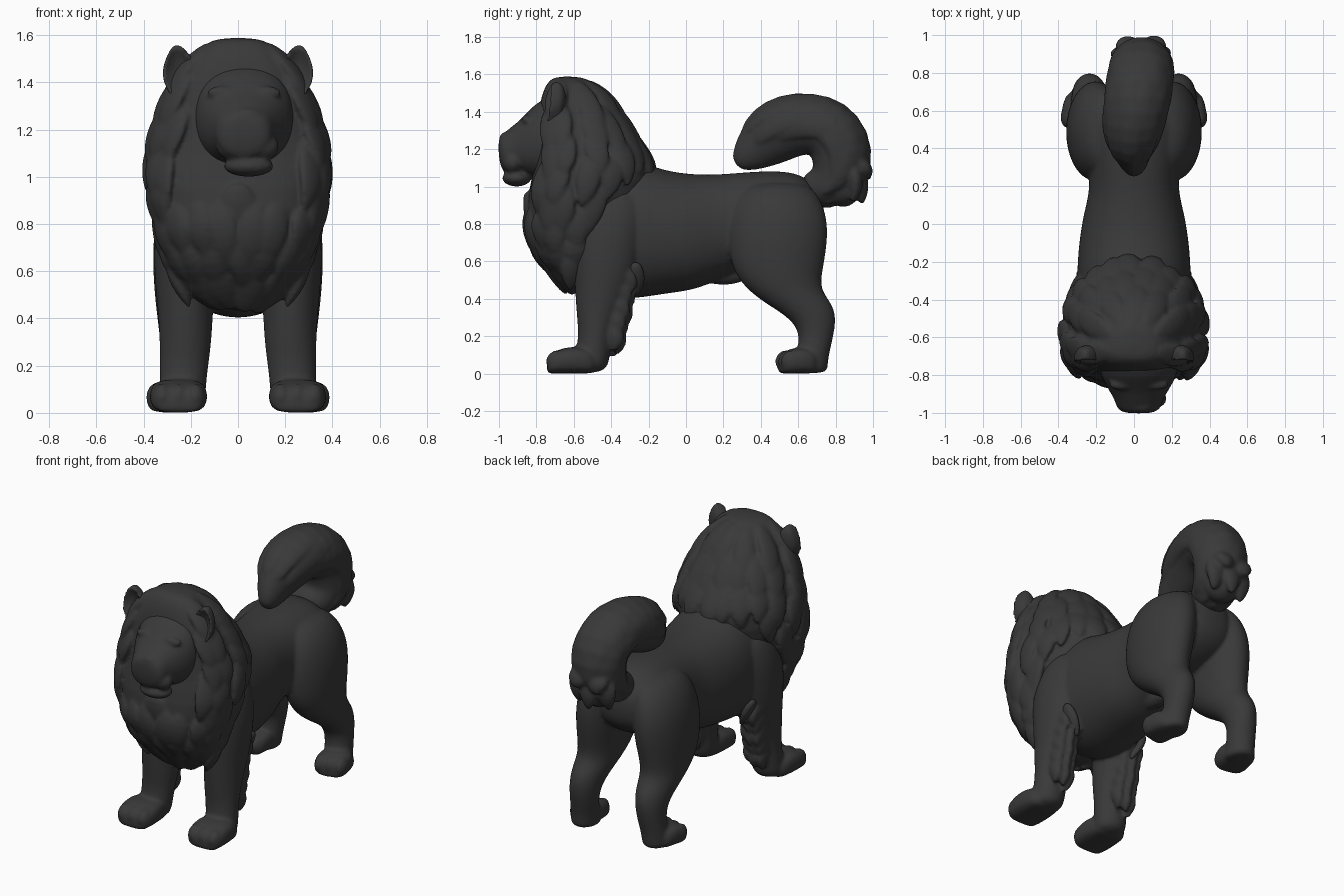
import bpy, bmesh, math, random
from mathutils import Vector as V

if "Cube" in bpy.data.objects:
    bpy.data.objects.remove(bpy.data.objects["Cube"])
random.seed(4)

coat = bpy.data.materials.new("charcoal coat")
coat.diffuse_color = (0.041, 0.041, 0.041, 1)
coat.use_nodes = True
coat.node_tree.nodes["Principled BSDF"].inputs["Base Color"].default_value = coat.diffuse_color


def skin(bm, loops):
    """Closed skin over equal loops of points."""
    loops = [[bm.verts.new(p) for p in l] for l in loops]
    n = len(loops[0])
    for A, B in zip(loops, loops[1:]):
        for i in range(n):
            j = (i + 1) % n
            bm.faces.new((A[i], A[j], B[j], B[i]))
    bm.faces.new(loops[0][::-1])
    bm.faces.new(loops[-1])


def spow(x, p):
    return math.copysign(abs(x) ** p, x)


def ring_loft(bm, rings, n=16, e=2.0):
    """Skin over rings of (centre, half-axis u, half-axis v)."""
    angs = [2 * math.pi * i / n for i in range(n)]
    skin(bm, [[V(c) + V(u) * spow(math.cos(a), 2 / e) + V(v) * spow(math.sin(a), 2 / e) for a in angs]
              for c, u, v in rings])


def along_y(bm, rows, x=0, e=2.2):
    """Rows of y, top z, bottom z, half width."""
    ring_loft(bm, [((x, y, (t + b) / 2), (w, 0, 0), (0, 0, (t - b) / 2)) for y, t, b, w in rows], e=e)


def along_z(bm, rows, s=1, e=2.0):
    """Rows of z, x, y, half width, half depth."""
    ring_loft(bm, [((x * s, y, z), (rx, 0, 0), (0, ry, 0)) for z, x, y, rx, ry in rows], e=e)


def blob(bm, c, r):
    vs = bmesh.ops.create_uvsphere(bm, u_segments=16, v_segments=10, radius=1)["verts"]
    for v in vs:
        v.co = V((v.co.x * r[0], v.co.y * r[1], v.co.z * r[2])) + V(c)
    return vs


def lock(bm, pts, normals, w, th):
    """Flat tapering tuft of hair along points."""
    prof = (0.45, 0.9, 1.0, 0.7, 0.1)
    rings = []
    for i, p in enumerate(pts):
        d = (pts[min(i + 1, 4)] - pts[max(i - 1, 0)]).normalized()
        side = d.cross(normals[i]).normalized()
        rings.append((p, side * w * prof[i], side.cross(d) * th * (prof[i] + 0.1)))
    ring_loft(bm, rings, n=8)


def finish(name, bm, voxel=0.014, sub=2, smooth=3):
    bmesh.ops.recalc_face_normals(bm, faces=bm.faces)
    me = bpy.data.meshes.new(name)
    bm.to_mesh(me)
    bm.free()
    me.materials.append(coat)
    ob = bpy.data.objects.new(name, me)
    bpy.context.collection.objects.link(ob)
    if sub:
        ob.modifiers.new("round", "SUBSURF").levels = sub
        ob.modifiers["round"].render_levels = sub
    r = ob.modifiers.new("fuse", "REMESH")
    r.mode, r.voxel_size, r.use_smooth_shade = "VOXEL", voxel, True
    if smooth:
        s = ob.modifiers.new("soften", "SMOOTH")
        s.factor, s.iterations = 0.5, smooth


# torso
bm = bmesh.new()
along_y(bm, [(-.68, .92, .6, .18), (-.6, 1.0, .52, .25), (-.45, 1.1, .4, .3), (-.28, 1.16, .39, .31),
             (-.12, 1.09, .42, .3), (.05, 1.07, .44, .275), (.18, 1.07, .5, .235), (.35, 1.085, .57, .25),
             (.5, 1.09, .6, .27), (.62, 1.07, .64, .25), (.7, 1.0, .7, .18), (.74, .92, .78, .08)])
blob(bm, (0, .2, .53), (.06, .14, .055))
for s in (-1, 1):
    # hind leg
    along_z(bm, [(1.03, .12, .49, .1, .15), (.95, .17, .49, .14, .23), (.82, .2, .495, .155, .27),
                 (.68, .21, .49, .155, .27), (.55, .22, .49, .14, .245), (.45, .225, .52, .125, .2),
                 (.37, .23, .61, .11, .18), (.29, .235, .685, .095, .12), (.2, .24, .7, .085, .09),
                 (.1, .25, .675, .085, .09), (.04, .255, .66, .085, .1), (0, .255, .655, .085, .1)], s)
    ring_loft(bm, [((s * (.265 + k * .025), .70 - k * .19, h / 2), (w, s * w * .2, 0), (0, 0, h / 2))
                   for k, h, w in ((0, .1, .07), (.3, .14, .1), (.7, .14, .105), (.95, .11, .1), (1.06, .07, .07))], e=3)
    # front leg and shoulder
    along_z(bm, [(1.0, .2, -.38, .08, .13), (.85, .215, -.4, .13, .19), (.7, .22, -.42, .14, .19),
                 (.55, .225, -.43, .13, .17), (.42, .222, -.45, .118, .145), (.3, .222, -.475, .112, .11),
                 (.2, .228, -.485, .104, .09), (.1, .235, -.5, .1, .095), (0, .24, -.52, .1, .1)], s)
    along_y(bm, [(-.47, .1, 0, .09), (-.55, .15, 0, .12), (-.66, .14, 0, .125), (-.72, .11, 0, .115),
                 (-.745, .07, 0, .085)], x=s * .252, e=3)
    # toes
    for k in (-1, 0, 1):
        blob(bm, (s * .252 + k * .07, -.685, .065), (.045, .065, .06))
        blob(bm, (s * .29 + k * .06, .55 + s * k * .015, .065), (.04, .06, .06))
    # feathering behind the front leg
    along_z(bm, [(.5, .23, -.36, .08, .1), (.4, .23, -.38, .08, .08), (.3, .235, -.4, .075, .07),
                 (.2, .24, -.42, .06, .045), (.13, .24, -.42, .04, .03)], s)
    for z, y in ((.5, -.25), (.42, -.29), (.33, -.31), (.25, -.35), (.17, -.37)):
        for dx in (-.05, 0, .05):
            tip = V((s * .24 + dx * .8, y - abs(dx) * .5, z - .07 + dx * .3))
            root = V((s * .23 + dx, -.42, z + .1))
            pts = [root.lerp(tip, t / 4) + V((0, .035 * math.sin(t / 4 * math.pi), 0)) for t in range(5)]
            lock(bm, pts, [V((1, 0, 0))] * 5, .055, .035)
finish("body_and_legs", bm, .012, 2, 2)

# mane: rows of z, front y, back y, half width
MANE = [(1.59, -.7, -.56, .08), (1.56, -.74, -.5, .15), (1.5, -.77, -.42, .2), (1.4, -.79, -.345, .27),
        (1.25, -.8, -.25, .335), (1.1, -.81, -.16, .375), (.95, -.85, -.18, .37), (.8, -.86, -.27, .34),
        (.65, -.8, -.34, .3), (.52, -.7, -.36, .2), (.43, -.62, -.4, .07)]


def mane_point(a, z, off=0):
    """Point on the mane; sections are broad in front, narrow behind."""
    z = max(.43, min(1.59, z))
    for A, B in zip(MANE, MANE[1:]):
        if A[0] >= z >= B[0]:
            t = (A[0] - z) / (A[0] - B[0])
            f, b, w = (A[i] + (B[i] - A[i]) * t for i in (1, 2, 3))
            p = .68 if z > .9 and abs(a) < math.pi / 2 else .85
            c = spow(-math.cos(a), p)
            x = spow(math.sin(a), p) * (w + off) * (1 - .16 * max(c, 0))
            return V((x, f + (b - f) * .42 + c * ((b - f) * (.42 if c < 0 else .58) + off), z))


bm = bmesh.new()
skin(bm, [[mane_point(2 * math.pi * i / 28 - math.pi, r[0]) for i in range(28)] for r in MANE])
for r, (z0, n) in enumerate(((1.57, 10), (1.45, 16), (1.31, 18), (1.17, 18), (1.03, 18), (.9, 18), (.78, 16), (.67, 12))):
    for i in range(n):
        a = 2 * math.pi * (i + .5 * (r % 2)) / n + random.uniform(-.06, .06)
        a = (a + math.pi) % (2 * math.pi) - math.pi
        if (abs(a) < .7 and z0 > 1.0) or (abs(a) > 2 and z0 < 1.2) or (abs(a) > 1.7 and z0 < .95):
            continue
        flare = .04 if abs(a) < 2.2 else .012
        L = random.uniform(.24, .32)
        sway = random.uniform(-.05, .05) - (.12 * math.copysign(1, a) if z0 < .95 and abs(a) < 1.3 else 0)
        pts, nor = [], []
        for k in range(5):
            t = k / 4
            aa = a + sway * t
            pts.append(mane_point(aa, z0 - L * t, flare * (1.2 * t - .5 * t ** 3) - .012))
            nor.append(V((math.sin(aa), -math.cos(aa), .2)).normalized())
        lock(bm, pts, nor, .075, .026)
# pointed chest tufts
for x, z, y in ((0, .6, -.79), (-.12, .68, -.8), (.12, .68, -.8), (0, .78, -.86), (-.2, .84, -.78), (.2, .84, -.78)):
    pts = [V((x * (1 - .25 * t / 4), y + .01 + .1 * (t / 4) ** 2, z + .2 - t * .08)) for t in range(5)]
    lock(bm, pts, [V((0, -1, 0))] * 5, .1, .035)
# shaggy tips above the front legs
for s in (-1, 1):
    for y, z in ((-.62, .44), (-.52, .52), (-.27, .4)):
        pts = [V((s * (.3 - .1 * (t / 4)), y, z + .2 * (1 - t / 4))) for t in range(5)]
        lock(bm, pts, [V((s, 0, 0))] * 5, .06, .03)
finish("mane", bm, .011, 1, 2)

# head with brow, muzzle, nose and jaw
bm = bmesh.new()
along_y(bm, [(-.68, 1.5, 1.0, .23), (-.78, 1.47, 1.03, .215), (-.84, 1.41, 1.05, .185), (-.89, 1.355, 1.07, .155),
             (-.93, 1.325, 1.08, .13), (-.97, 1.29, 1.07, .12), (-.99, 1.275, 1.1, .1), (-1.003, 1.25, 1.17, .06)],
        x=.025, e=2.3)
blob(bm, (.04, -.95, 1.26), (.07, .05, .035))
blob(bm, (.045, -.905, 1.045), (.11, .08, .045))
for s in (-1, 1):
    blob(bm, (.04 + s * .06, -.925, 1.13), (.075, .055, .06))
    blob(bm, (.025 + s * .09, -.85, 1.355), (.07, .03, .03))
finish("head", bm, .011, 1, 3)

# pointed ears, hollowed at the front
for s, name in ((-1, "left_ear"), (1, "right_ear")):
    bm = bmesh.new()
    for v in blob(bm, (0, 0, 0), (.085, .06, .125)):
        x, y, z = v.co
        if y < 0:
            y = .02 - .06 * ((x / .085) ** 2 + (z / .125) ** 2) ** .8
        x *= 1 - max(z, 0) * 3
        v.co = V((s * (.24 + x + z * .15), -.7 + y + z * .1, 1.435 + z))
    finish(name, bm, .01, 1, 1)

# curled tail: x, y, z, half width, half thickness
TAIL = [(.0, .62, .97, .1, .09), (.02, .71, .98, .13, .11), (.035, .79, 1.03, .15, .14), (.04, .83, 1.13, .16, .165),
        (.04, .82, 1.23, .165, .17), (.03, .755, 1.305, .17, .17), (.02, .66, 1.335, .17, .165),
        (.0, .55, 1.32, .16, .17), (-.01, .45, 1.27, .14, .165), (-.01, .375, 1.205, .1, .13),
        (0, .31, 1.15, .07, .085), (0, .265, 1.115, .03, .035)]
P = [V(t[:3]) for t in TAIL]
bm = bmesh.new()
rings, ups = [], []
for i, t in enumerate(TAIL):
    d = (P[min(i + 1, len(P) - 1)] - P[max(i - 1, 0)]).normalized()
    ups.append(d.cross(V((1, 0, 0))).normalized())
    rings.append((P[i], V((t[3], 0, 0)), ups[i] * t[4]))
ring_loft(bm, rings)
blob(bm, (.04, .84, 1.0), (.12, .1, .11))
# tail tufts sweep back down towards the root
out = 1 if ups[6].z > 0 else -1
for start in (9, 8, 7, 6, 5):
    for k in range(5):
        a = math.pi * (k + (.5 if start % 2 else 0)) / 4.5 - .1
        pts, nor = [], []
        for i in range(start, start - 5, -1):
            o = V((math.cos(a), 0, 0)) * TAIL[i][3] + ups[i] * out * math.sin(a) * TAIL[i][4]
            pts.append(P[i] + o * (.92 + .05 * (start - i) / 4))
            nor.append(o.normalized())
        lock(bm, pts, nor, .065, .022)
for x, y, z in ((-.07, .88, .9), (.04, .94, .9), (.14, .89, .91), (.03, .76, .88), (-.04, .975, 1.03), (.11, .98, 1.04)):
    root = V((x * .8 + .01, .87, 1.16))
    tip = V((x, y, z))
    pts = [root.lerp(tip, t / 4) + V((0, .03 * math.sin(t * math.pi / 4), 0)) for t in range(5)]
    lock(bm, pts, [V((0, 1, .2))] * 5, .08, .045)
finish("tail", bm, .012, 1, 2)
